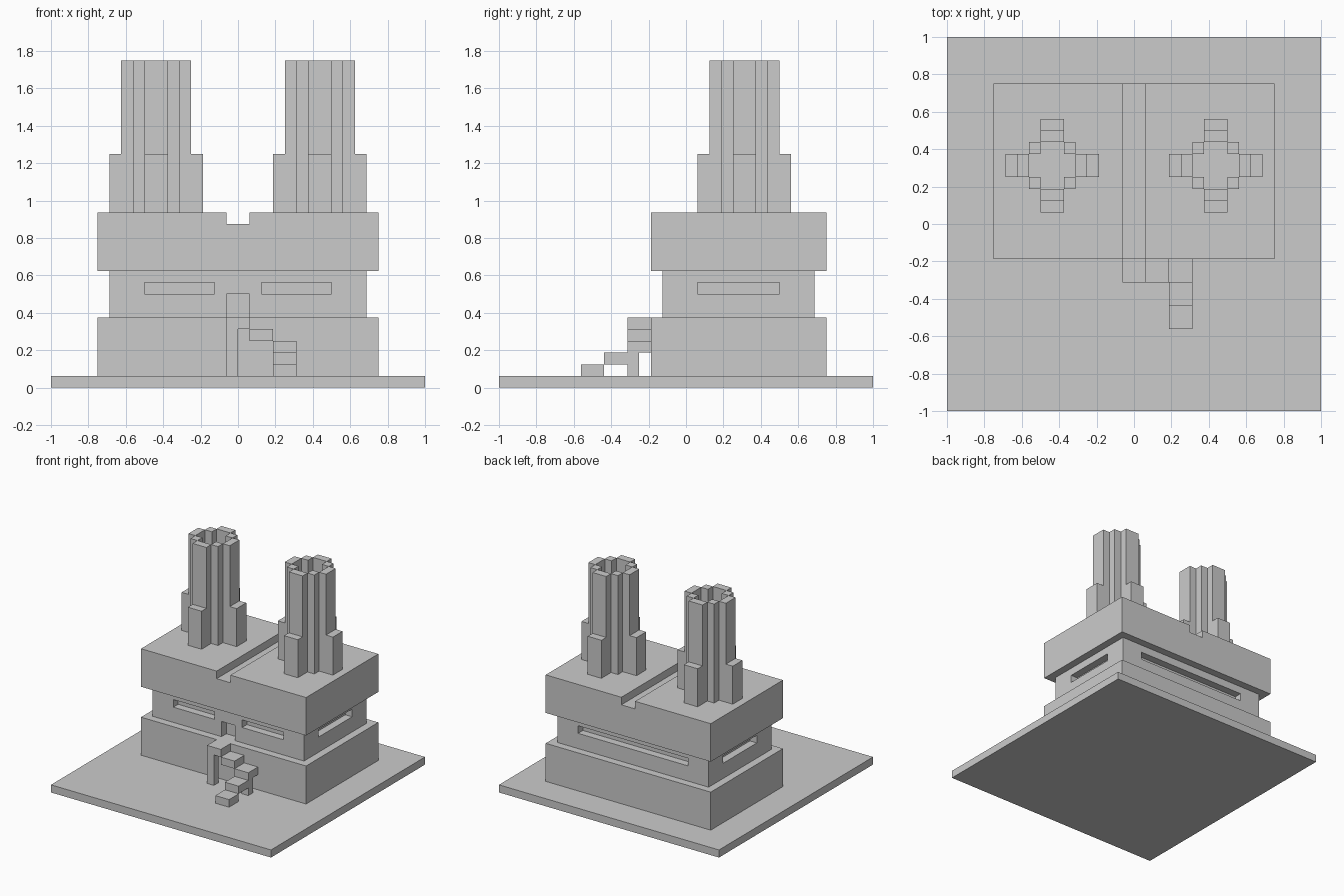
import bpy, bmesh
from mathutils import Matrix

if "Cube" in bpy.data.objects:
    bpy.data.objects.remove(bpy.data.objects["Cube"])

U = 1 / 16  # one block of the design grid


def blocks(name, boxes):
    """One object from boxes given as (x0, x1, y0, y1, z0, z1) in grid units."""
    bm = bmesh.new()
    for x0, x1, y0, y1, z0, z1 in boxes:
        centre = Matrix.Translation(((x0 + x1) * U / 2, (y0 + y1) * U / 2, (z0 + z1) * U / 2))
        size = Matrix.Diagonal(((x1 - x0) * U, (y1 - y0) * U, (z1 - z0) * U, 1))
        bmesh.ops.create_cube(bm, size=1, matrix=centre @ size)
    mesh = bpy.data.meshes.new(name)
    bm.to_mesh(mesh)
    bm.free()
    ob = bpy.data.objects.new(name, mesh)
    bpy.context.collection.objects.link(ob)
    return ob


def carve(ob, boxes):
    """Cut boxes out of an object and discard the cutter."""
    cutter = blocks("cutter", boxes)
    cutter.hide_render = True
    mod = ob.modifiers.new("carve", 'BOOLEAN')
    mod.operation = 'DIFFERENCE'
    mod.solver = 'EXACT'
    mod.object = cutter
    bpy.context.view_layer.objects.active = ob
    bpy.ops.object.modifier_apply(modifier=mod.name)
    bpy.data.objects.remove(cutter)


# Ground slab and lower storey
blocks("ground_slab", [(-16, 16, -16, 16, 0, 1)])
blocks("lower_storey", [(-12, 12, -3, 12, 1, 6)])

# Recessed middle storey with window slits and a doorway
middle = blocks("middle_storey", [(-11, 11, -2, 11, 6, 10)])
carve(middle, [
    (-8, -2, -3, -1, 8, 9), (2, 8, -3, -1, 8, 9),    # front windows
    (-8, 8, 10, 12, 8, 9),                           # back window
    (-12, -10, 1, 8, 8, 9), (10, 12, 1, 8, 8, 9),    # side windows
    (-1, 1, -3, -1, 5, 8),                           # doorway
])

# Upper storey with a channel along the roof
upper = blocks("upper_storey", [(-12, 12, -3, 12, 10, 15)])
carve(upper, [(-1, 1, -4, 13, 14, 16)])

# Twin hollow towers: cross-shaped ring of walls with short buttresses
for name, cx in (("left_tower", -7), ("right_tower", 7)):
    cy, parts = 5, []
    for s in (-1, 1):
        for inner, top in ((2, 28), (3, 20)):
            a, b = sorted((s * inner, s * (inner + 1)))
            parts.append((cx + a, cx + b, cy - 1, cy + 1, 15, top))
            parts.append((cx - 1, cx + 1, cy + a, cy + b, 15, top))
        for t in (-1, 1):
            x, y = cx + s * 1.5, cy + t * 1.5
            parts.append((x - .5, x + .5, y - .5, y + .5, 15, 28))
    blocks(name, parts)

# Landing and turning staircase, held by two posts
blocks("landing", [(-1, 1, -5, -3, 5, 6)])
blocks("stairs", [(1, 3, -5, -3, 4, 5), (3, 5, -5, -3, 3, 4),
                  (3, 5, -7, -5, 2, 3), (3, 5, -9, -7, 1, 2)])
blocks("stair_posts", [(-1, 0, -5, -4, 1, 5), (4, 5, -5, -4, 1, 3)])
